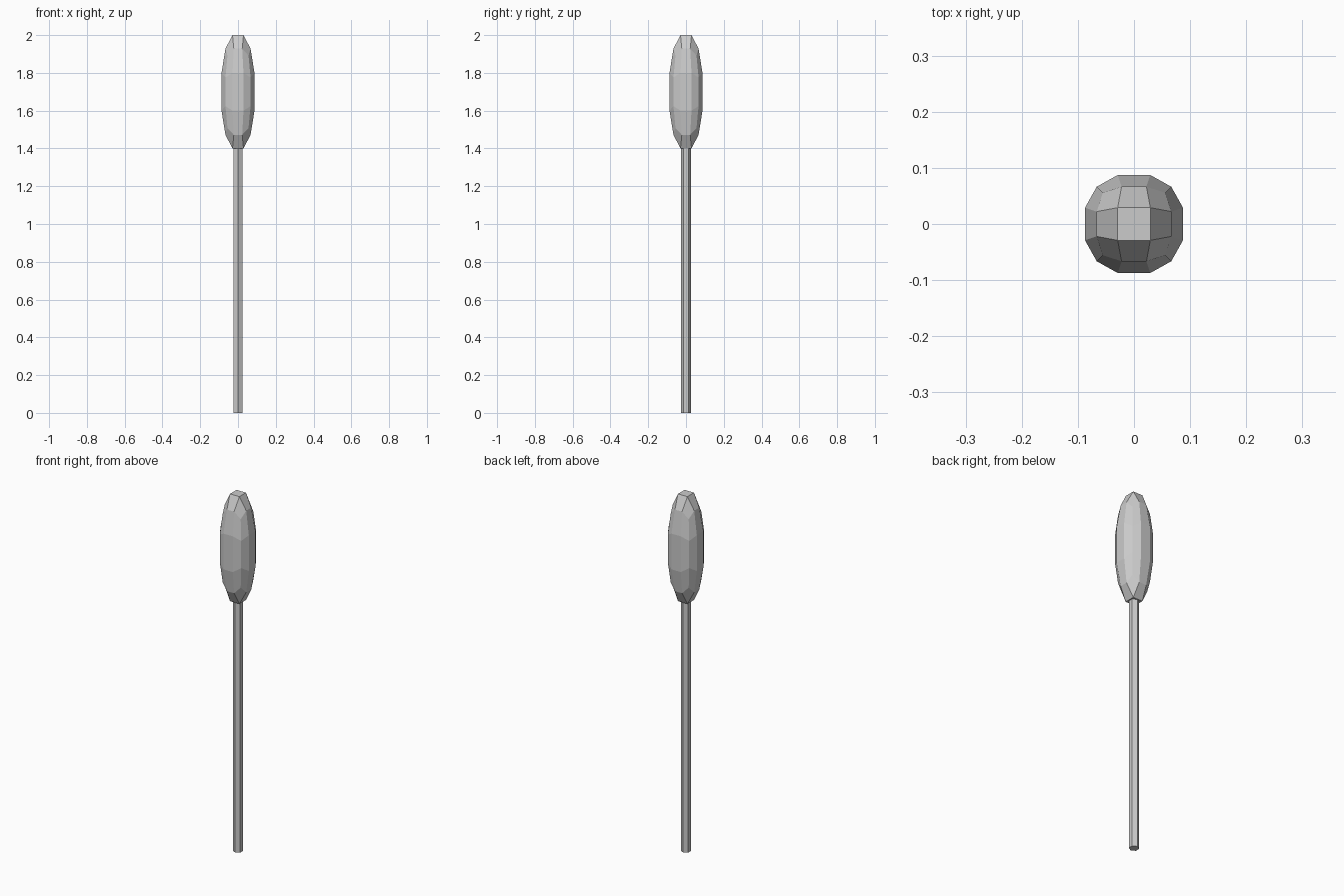
import bpy, bmesh

if "Cube" in bpy.data.objects:
    bpy.data.objects.remove(bpy.data.objects["Cube"])

# Hexagonal stem, slightly sunk into the head
STEM_TOP = 1.41
bpy.ops.mesh.primitive_cylinder_add(vertices=6, radius=0.026, depth=STEM_TOP,
                                    location=(0, 0, STEM_TOP / 2))
bpy.context.object.name = "stem"

# Head: cube cut into 3x3 faces per side, rounded to a sphere and stretched upright
bm = bmesh.new()
bmesh.ops.create_cube(bm, size=2)
bmesh.ops.subdivide_edges(bm, edges=bm.edges[:], cuts=2, use_grid_fill=True)
for v in bm.verts:
    v.co.normalize()
    v.co.x *= 0.0965
    v.co.y *= 0.0965
    v.co.z *= 0.3317
mesh = bpy.data.meshes.new("head")
bm.to_mesh(mesh)
bm.free()
head = bpy.data.objects.new("head", mesh)
head.location.z = 1.7
bpy.context.collection.objects.link(head)
